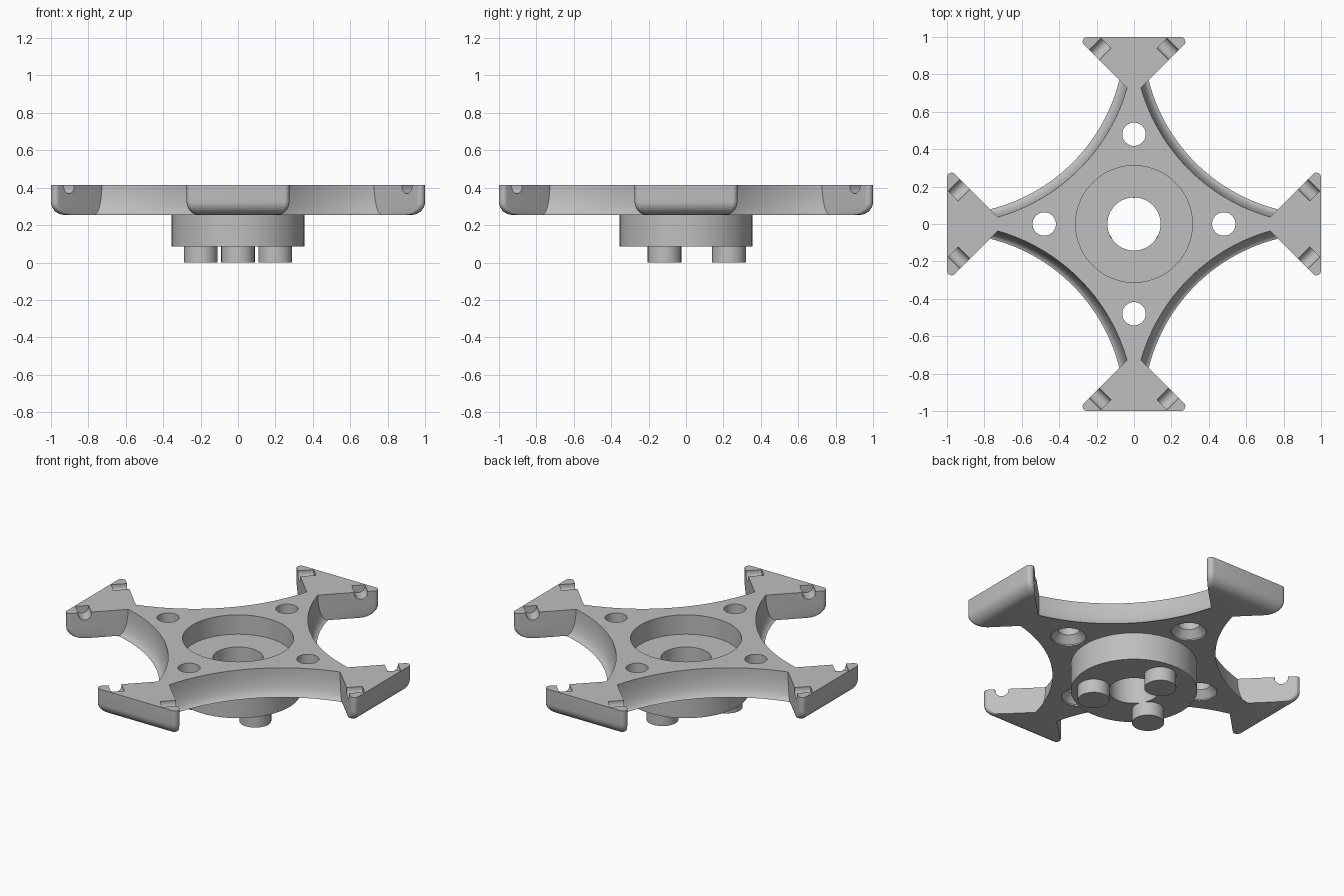
import bpy
import bmesh
from math import sin, cos, pi, sqrt, radians
from mathutils import Matrix

cube = bpy.data.objects.get("Cube")
if cube:
    bpy.data.objects.remove(cube, do_unlink=True)

grey = bpy.data.materials.new("light grey")
grey.use_nodes = True
COLOUR = (0.52, 0.52, 0.52, 1)
grey.diffuse_color = COLOUR
grey.node_tree.nodes["Principled BSDF"].inputs["Base Color"].default_value = COLOUR

BOTTOM, TOP = 0.255, 0.415


def loft(name, rings, matrix=Matrix(), closed=False):
    """Skin a stack of equal point rings; cap the ends or join them."""
    bm = bmesh.new()
    loops = [[bm.verts.new(matrix @ Matrix.Translation(p).translation) for p in ring]
             for ring in rings]
    pairs = list(zip(loops, loops[1:]))
    if closed:
        pairs.append((loops[-1], loops[0]))
    else:
        bm.faces.new(loops[0])
        bm.faces.new(loops[-1])
    for a, b in pairs:
        for i in range(len(a)):
            j = (i + 1) % len(a)
            bm.faces.new((a[i], a[j], b[j], b[i]))
    bmesh.ops.recalc_face_normals(bm, faces=bm.faces)
    mesh = bpy.data.meshes.new(name)
    bm.to_mesh(mesh)
    bm.free()
    mesh.materials.append(grey)
    obj = bpy.data.objects.new(name, mesh)
    bpy.context.collection.objects.link(obj)
    return obj


def lathe(name, profile, x=0, y=0, segments=64, closed=False):
    """Turn (radius, z) points about a vertical axis at x, y."""
    rings = [[(r * cos(2 * pi * i / segments), r * sin(2 * pi * i / segments), z)
              for i in range(segments)] for r, z in profile]
    return loft(name, rings, Matrix.Translation((x, y, 0)), closed)


def combine(body, tool, operation):
    """Apply a boolean and remove the tool."""
    mod = body.modifiers.new("combine", "BOOLEAN")
    mod.operation = operation
    mod.solver = "EXACT"
    mod.object = tool
    bpy.context.view_layer.objects.active = body
    bpy.ops.object.modifier_apply(modifier=mod.name)
    bpy.data.objects.remove(tool, do_unlink=True)


def smooth(obj):
    bpy.ops.object.select_all(action="DESELECT")
    obj.select_set(True)
    bpy.context.view_layer.objects.active = obj
    bpy.ops.object.shade_smooth_by_angle(angle=radians(30))


# Plate: a square slab hollowed by four large round scoops
half = 0.8
square = [(-half, -half), (half, -half), (half, half), (-half, half)]
frame = loft("frame", [[(x, y, z) for x, y in square] for z in (BOTTOM, TOP)])
scoop = [(0.95, BOTTOM - 0.02)]
for i in range(9):
    a = i / 8 * pi / 2
    scoop.append((0.95 + 0.05 * sin(a), TOP - (TOP - BOTTOM) * cos(a)))
scoop.append((1.0, TOP + 0.02))
for x, y in ((1, 1), (-1, 1), (-1, -1), (1, -1)):
    combine(frame, lathe("scoop_cutter", scoop, x, y, 160), "DIFFERENCE")

# End pads: triangles with rounded tips and a rounded lower outer edge
APEX, TIP, ROUND = 0.69, 0.025, 0.07
reach = 1 - APEX
tip_x = reach - TIP * (1 + sqrt(2))
right_tip = [(tip_x + TIP * cos(a), reach - TIP + TIP * sin(a))
             for a in (radians(-45 + 135 * i / 8) for i in range(9))]
outline = [(0, 0)] + right_tip + [(-x, y) for x, y in reversed(right_tip)]
levels = []
for i in range(9):
    a = i / 8 * pi / 2
    levels.append((1 - ROUND * (1 - sin(a)) / reach, BOTTOM + ROUND * (1 - cos(a))))
levels.append((1, TOP))
pad_rings = [[(x * s, APEX + y * s, z) for x, y in outline] for s, z in levels]
turns = [Matrix.Rotation(k * pi / 2, 4, "Z") for k in range(4)]
for turn in turns:
    combine(frame, loft("end_pad", pad_rings, turn), "UNION")

# Round-bottomed grooves running inward from the slanted pad edges
groove_r = 0.038
for turn in turns:
    for side in (1, -1):
        inward = Matrix.Translation((side * 0.213, 0.903, TOP - 0.008)) \
            @ Matrix.Rotation(side * radians(45), 4, "Z")
        section = [(groove_r * cos(a), groove_r * sin(a))
                   for a in (pi + pi * i / 16 for i in range(17))]
        section += [(groove_r, 0.04), (-groove_r, 0.04)]
        rings = [[(x, y, z) for x, z in section] for y in (-0.05, 0.09)]
        combine(frame, loft("groove_cutter", rings, turn @ inward), "DIFFERENCE")

# Central recess and countersunk screw holes
combine(frame, lathe("recess_cutter", [(0.312, 0.2), (0.312, 0.5)], segments=96), "DIFFERENCE")
screw = [(0.1, 0.2), (0.1, BOTTOM + 0.008), (0.0625, BOTTOM + 0.05), (0.0625, 0.5)]
for turn in turns:
    spot = turn.to_3x3().col[1] * 0.48
    combine(frame, lathe("screw_cutter", screw, spot.x, spot.y, 48), "DIFFERENCE")
smooth(frame)

# Hub: stepped ring that closes the floor of the recess
hub = lathe("hub", [(0.142, 0.085), (0.355, 0.085), (0.355, BOTTOM), (0.312, BOTTOM),
                    (0.312, 0.295), (0.142, 0.295)], segments=96, closed=True)
smooth(hub)

# Three drive pins below the hub
for k in range(3):
    a = radians(90 + 120 * k)
    pin = lathe(f"drive_pin_{k + 1}", [(0.09, 0), (0.09, 0.087)],
                0.23 * cos(a), 0.23 * sin(a), 48)
    smooth(pin)
